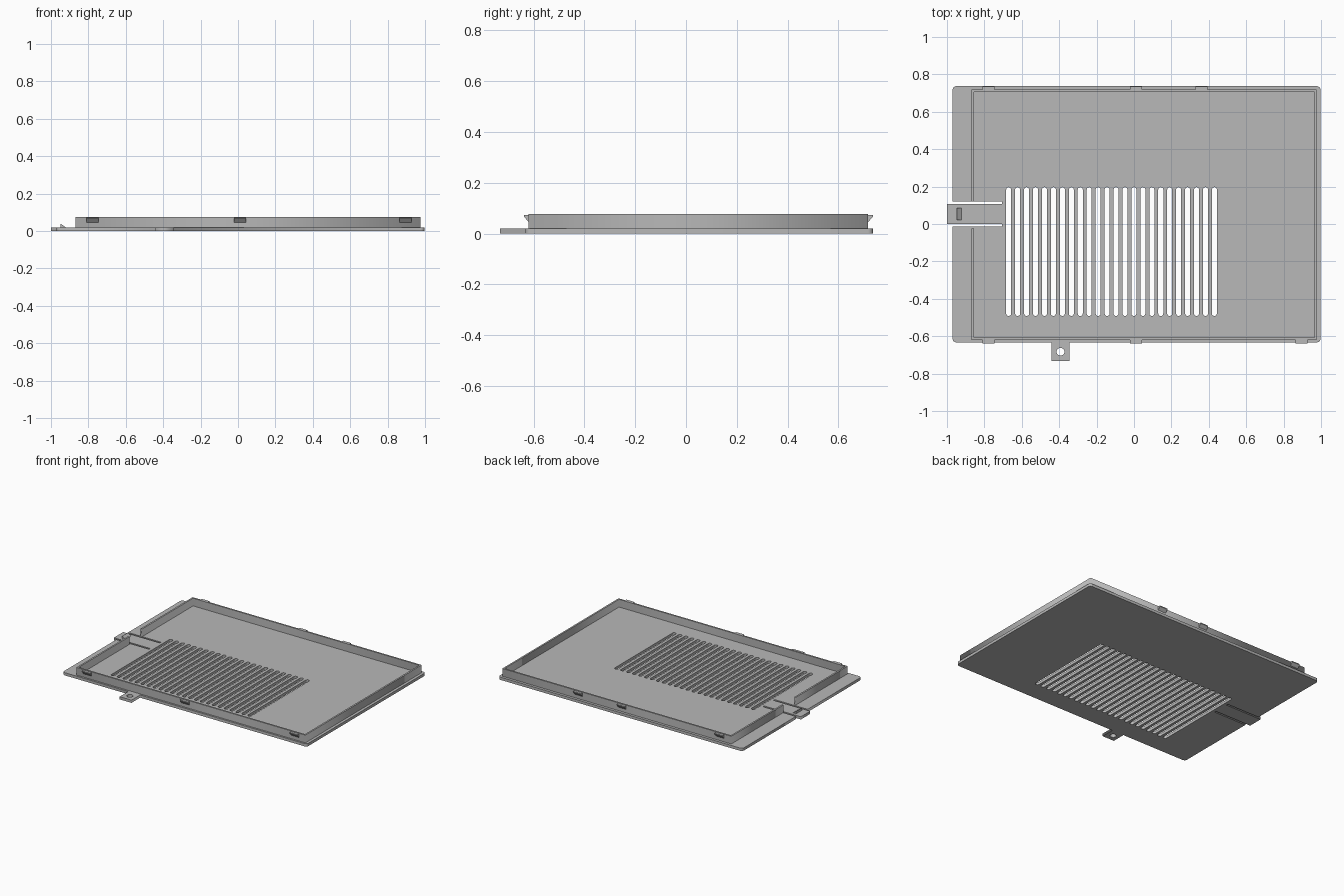
import bpy, bmesh
from math import sin, cos, pi, radians
from mathutils import Vector

cube = bpy.data.objects.get("Cube")
if cube:
    bpy.data.objects.remove(cube, do_unlink=True)

grey = bpy.data.materials.new("grey plastic")
grey.use_nodes = True
colour = (0.48, 0.48, 0.48, 1)
grey.diffuse_color = colour
grey.node_tree.nodes["Principled BSDF"].inputs["Base Color"].default_value = colour

PLATE = 0.02
LEFT, RIGHT, FRONT, BACK = -0.97, 0.997, -0.633, 0.737
WALL_L, WALL_R, WALL_F, WALL_B = -0.868, 0.977, -0.62, 0.718
WALL_TOP, WALL_THICK = 0.076, 0.012


def arc(cx, cy, r, start, end, steps=6):
    angles = [radians(start + (end - start) * i / steps) for i in range(steps + 1)]
    return [(cx + r * cos(a), cy + r * sin(a)) for a in angles]


def slab(name, loops, z0, z1):
    """Flat outline with holes, extruded from z0 to z1."""
    curve = bpy.data.curves.new(name, 'CURVE')
    curve.dimensions = '2D'
    curve.fill_mode = 'BOTH'
    curve.extrude = (z1 - z0) / 2
    for loop in loops:
        spline = curve.splines.new('POLY')
        spline.points.add(len(loop) - 1)
        for point, (x, y) in zip(spline.points, loop):
            point.co = (x, y, 0, 1)
        spline.use_cyclic_u = True
    temp = bpy.data.objects.new(name + " outline", curve)
    bpy.context.collection.objects.link(temp)
    graph = bpy.context.evaluated_depsgraph_get()
    mesh = bpy.data.meshes.new_from_object(temp.evaluated_get(graph))
    bpy.data.objects.remove(temp, do_unlink=True)
    bm = bmesh.new()
    bm.from_mesh(mesh)
    bmesh.ops.remove_doubles(bm, verts=bm.verts, dist=0.0001)
    bmesh.ops.translate(bm, verts=bm.verts, vec=(0, 0, (z0 + z1) / 2))
    return finish(name, bm)


def prism(name, profile, sweep):
    """Closed 3D profile swept along a vector."""
    bm = bmesh.new()
    face = bm.faces.new([bm.verts.new(p) for p in profile])
    result = bmesh.ops.extrude_face_region(bm, geom=[face], use_keep_orig=True)
    moved = [v for v in result["geom"] if isinstance(v, bmesh.types.BMVert)]
    bmesh.ops.translate(bm, verts=moved, vec=Vector(sweep))
    return finish(name, bm)


def finish(name, bm):
    bmesh.ops.recalc_face_normals(bm, faces=bm.faces)
    mesh = bpy.data.meshes.new(name)
    bm.to_mesh(mesh)
    bm.free()
    mesh.materials.clear()
    mesh.materials.append(grey)
    obj = bpy.data.objects.new(name, mesh)
    bpy.context.collection.objects.link(obj)
    return obj


# Base plate outline: rounded corners, screw tab, latch tongue between two slits
R = 0.02
TAB_L, TAB_R, TAB_F = -0.44, -0.345, -0.732
TONGUE_F, TONGUE_B, ROOT, SLIT = 0.0, 0.107, -0.705, 0.014
outline = arc(LEFT + R, FRONT + R, R, 180, 270)
outline += [(TAB_L, FRONT), (TAB_L, TAB_F), (TAB_R, TAB_F), (TAB_R, FRONT)]
outline += arc(RIGHT - R, FRONT + R, R, 270, 360)
outline += arc(RIGHT - R, BACK - R, R, 0, 90)
outline += arc(LEFT + R, BACK - R, R, 90, 180)
outline += [(LEFT, TONGUE_B + SLIT), (ROOT, TONGUE_B + SLIT), (ROOT, TONGUE_B),
            (-1, TONGUE_B), (-1, TONGUE_F), (ROOT, TONGUE_F),
            (ROOT, TONGUE_F - SLIT), (LEFT, TONGUE_F - SLIT)]

# Row of round-ended vents and the screw hole
VENTS, VENT_R = 24, 0.0135
loops = [outline, arc(-0.393, -0.683, 0.021, 0, 345, 23)]
for i in range(VENTS):
    x = -0.67 + i * 1.1 / (VENTS - 1)
    loops.append(arc(x, 0.197 - VENT_R, VENT_R, 0, 180) +
                 arc(x, -0.492 + VENT_R, VENT_R, 180, 360))
slab("base_plate", loops, 0, PLATE)

# Upright rim, open where the latch passes
GAP_F, GAP_B, T = -0.024, 0.12, WALL_THICK
rim = [(WALL_L, GAP_F), (WALL_L, WALL_F), (WALL_R, WALL_F), (WALL_R, WALL_B),
       (WALL_L, WALL_B), (WALL_L, GAP_B), (WALL_L + T, GAP_B),
       (WALL_L + T, WALL_B - T), (WALL_R - T, WALL_B - T),
       (WALL_R - T, WALL_F + T), (WALL_L + T, WALL_F + T), (WALL_L + T, GAP_F)]
slab("rim_wall", [rim], PLATE, WALL_TOP)

# Wedge clips on the outside of the front and back rim
CLIP_W = 0.064
for side, wall_y, centres in (("front", WALL_F, (-0.777, 0.011, 0.895)),
                              ("back", WALL_B, (-0.777, 0.011, 0.362))):
    out = -1 if side == "front" else 1
    for n, x in enumerate(centres):
        x0 = x - CLIP_W / 2
        profile = [(x0, wall_y - out * 0.002, 0.045), (x0, wall_y, 0.045),
                   (x0, wall_y + out * 0.018, 0.066),
                   (x0, wall_y + out * 0.018, 0.073),
                   (x0, wall_y - out * 0.002, 0.073)]
        prism(f"{side}_clip_{n + 1}", profile, (CLIP_W, 0, 0))

# Catch ridge on the latch tongue
prism("latch_ridge", [(-0.948, 0.021, PLATE - 0.002), (-0.922, 0.021, PLATE - 0.002),
                      (-0.922, 0.021, PLATE), (-0.946, 0.021, 0.038),
                      (-0.948, 0.021, 0.038)], (0, 0.065, 0))
